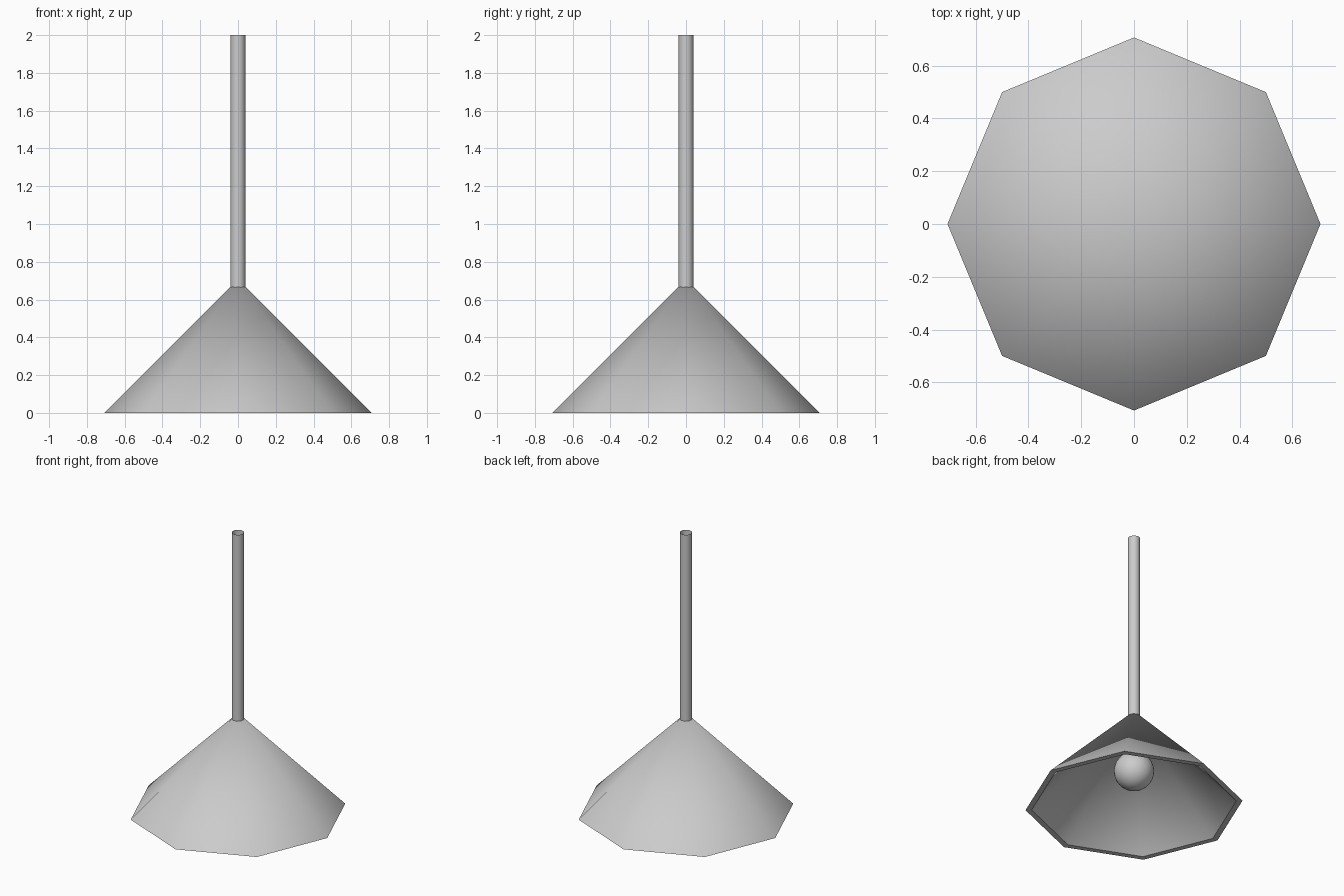
import bpy
from math import radians

if "Cube" in bpy.data.objects:
    bpy.data.objects.remove(bpy.data.objects["Cube"])

R = 0.707      # shade radius, also its height (45 degree slope)
WALL = 0.04    # width of the flat rim
SIDES = 8


def smooth(obj, angle=40):
    bpy.ops.object.select_all(action='DESELECT')
    obj.select_set(True)
    bpy.context.view_layer.objects.active = obj
    bpy.ops.object.shade_smooth_by_angle(angle=radians(angle))


def open_tube(name, radius, z0, z1, sides=32):
    bpy.ops.mesh.primitive_cylinder_add(
        vertices=sides, radius=radius, depth=z1 - z0, end_fill_type='NOTHING',
        location=(0, 0, (z0 + z1) / 2))
    obj = bpy.context.object
    obj.name = name
    smooth(obj)
    return obj


# Shade: eight-sided hollow cone, corners on the x and y axes
bpy.ops.mesh.primitive_cone_add(
    vertices=SIDES, radius1=R, radius2=0, depth=R,
    end_fill_type='NGON', location=(0, 0, R / 2))
shade = bpy.context.object
shade.name = "shade"

bpy.ops.mesh.primitive_cone_add(
    vertices=SIDES, radius1=R, radius2=0, depth=R,
    end_fill_type='NGON', location=(0, 0, R / 2 - WALL))
cutter = bpy.context.object
cutter.name = "shade_cutter"
cutter.hide_render = True

hollow = shade.modifiers.new("hollow", 'BOOLEAN')
hollow.operation = 'DIFFERENCE'
hollow.solver = 'EXACT'
hollow.object = cutter
bpy.context.view_layer.objects.active = shade
bpy.ops.object.modifier_apply(modifier=hollow.name)
bpy.data.objects.remove(cutter, do_unlink=True)
smooth(shade)

# Hanging rod: open tube running down to the bulb
open_tube("rod", 0.039, 0.37, 2.0)

# Bulb
bpy.ops.mesh.primitive_uv_sphere_add(
    segments=32, ring_count=16, radius=0.13, location=(0, 0, 0.256))
bulb = bpy.context.object
bulb.name = "bulb"
smooth(bulb)
